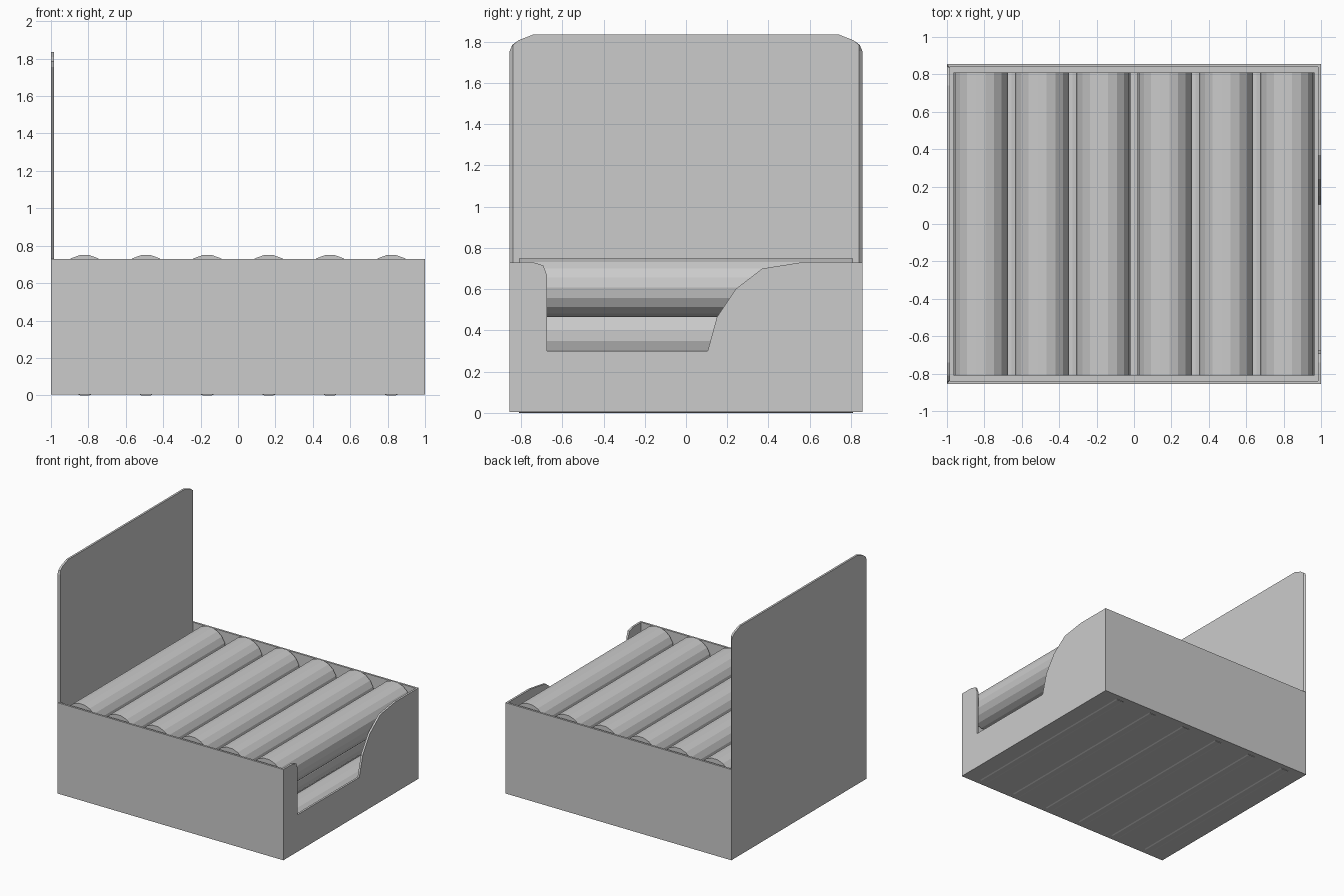
import bpy, bmesh
from math import sin, cos, pi

if "Cube" in bpy.data.objects:
    bpy.data.objects.remove(bpy.data.objects["Cube"])

W, D, H = 1.0, 0.855, 0.73      # half width, half depth, tray height
Z0, T = 0.004, 0.016            # tray underside, board thickness


def loft(name, a, b):
    """Closed solid between two matching outlines."""
    bm = bmesh.new()
    va = [bm.verts.new(p) for p in a]
    vb = [bm.verts.new(p) for p in b]
    n = len(a)
    bm.faces.new(va)
    bm.faces.new(vb[::-1])
    for i in range(n):
        j = (i + 1) % n
        bm.faces.new((va[j], va[i], vb[i], vb[j]))
    bmesh.ops.recalc_face_normals(bm, faces=bm.faces)
    me = bpy.data.meshes.new(name)
    bm.to_mesh(me)
    bm.free()
    ob = bpy.data.objects.new(name, me)
    bpy.context.collection.objects.link(ob)
    return ob


def board(name, outline, half, place):
    """Board with mitred side and bottom edges; place(u, v, depth) gives 3D."""
    lim = half - T
    inner = [(max(-lim, min(lim, u)), max(v, Z0 + T)) for u, v in outline]
    loft(name, [place(u, v, 0) for u, v in outline],
         [place(u, v, T) for u, v in inner])


# Tall header board with rounded top corners
corner = [(D, 1.755), (0.842, 1.785), (0.81, 1.808), (0.74, 1.835)]
header = [(-D, Z0), (D, Z0)] + corner + [(-u, v) for u, v in corner[::-1]]
board("header_board", header, D, lambda u, v, d: (-W + d, u, v))

# Opening board with the curved cut-out
cutout = [(-0.74, H), (-0.692, 0.715), (-0.675, 0.67), (-0.675, 0.30),
          (0.105, 0.30), (0.15, 0.465), (0.24, 0.60), (0.37, 0.70), (0.56, H)]
opening = [(-D, Z0), (-D, H)] + cutout + [(D, H), (D, Z0)]
board("opening_board", opening, D, lambda u, v, d: (W - d, u, v))

# Long side boards
side = [(-W, Z0), (W, Z0), (W, H), (-W, H)]
for name, s in (("front_board", -1), ("back_board", 1)):
    board(name, side, W, lambda u, v, d, s=s: (u, s * (D - d), v))

# Tray floor
sq = [(-1, -1), (1, -1), (1, 1), (-1, 1)]
loft("tray_floor", [(x * W, y * D, Z0) for x, y in sq],
     [(x * (W - T), y * (D - T), Z0 + T) for x, y in sq])

# Rolls: three nested layers of 18-sided cylinders
R, L, N, PITCH = 0.145, 0.81, 18, 0.328
for layer, (count, z, phase) in enumerate(
        [(6, 0.143, 0), (5, 0.375, pi / N), (6, 0.607, 0)]):
    for i in range(count):
        x = (i - (count - 1) / 2) * PITCH
        ring = [(x + R * cos(phase + 2 * pi * k / N),
                 z + R * sin(phase + 2 * pi * k / N)) for k in range(N)]
        loft(f"roll_{layer + 1}_{i + 1}",
             [(px, -L, pz) for px, pz in ring],
             [(px, L, pz) for px, pz in ring])
